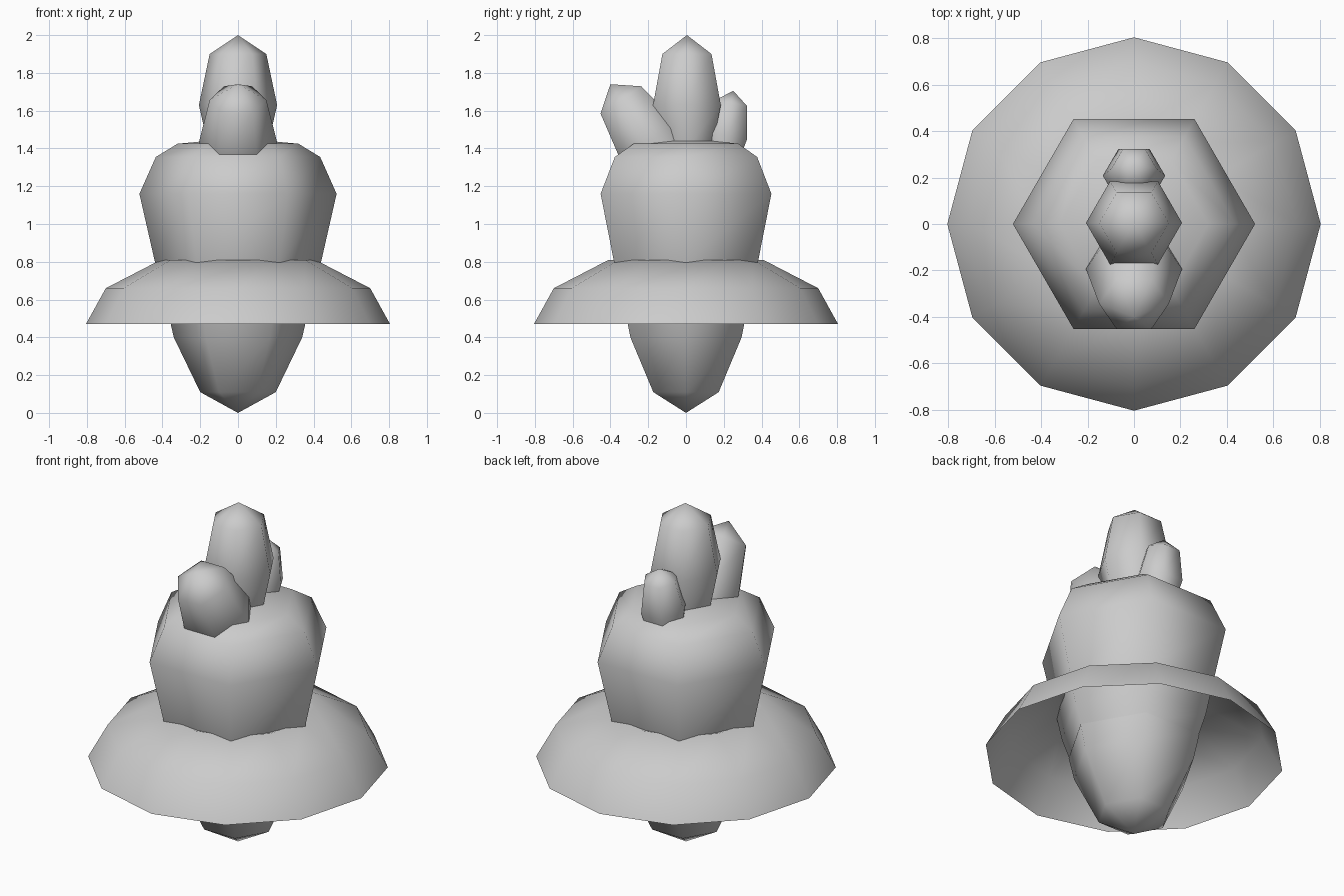
import bpy, bmesh, math
from mathutils import Vector

if "Cube" in bpy.data.objects:
    bpy.data.objects.remove(bpy.data.objects["Cube"])


def lathe(name, profile, sides, loc=(0, 0, 0), tilt=0.0, scale=1.0, cap=True):
    """Stack of regular polygon rings; radius 0 makes a single tip vertex."""
    bm = bmesh.new()
    rings = []
    for r, z in profile:
        n = 1 if r == 0 else sides
        rings.append([bm.verts.new((r * math.cos(2 * math.pi * i / sides),
                                    r * math.sin(2 * math.pi * i / sides), z)) for i in range(n)])
    for a, b in zip(rings, rings[1:]):
        for i in range(sides):
            j = (i + 1) % sides
            quad = [a[i % len(a)], a[j % len(a)], b[j % len(b)], b[i % len(b)]]
            bm.faces.new(list(dict.fromkeys(quad)))
    if cap:
        for ring in (rings[0], rings[-1]):
            if len(ring) > 1:
                bm.faces.new(ring)
    bmesh.ops.recalc_face_normals(bm, faces=bm.faces)
    mesh = bpy.data.meshes.new(name)
    bm.to_mesh(mesh)
    bm.free()
    ob = bpy.data.objects.new(name, mesh)
    bpy.context.collection.objects.link(ob)
    ob.location = loc
    ob.rotation_euler.x = tilt
    ob.scale = (scale,) * 3
    bpy.ops.object.select_all(action='DESELECT')
    ob.select_set(True)
    bpy.context.view_layer.objects.active = ob
    bpy.ops.object.shade_smooth_by_angle(angle=math.radians(62))
    return ob


# Lower pointed body
lathe("lower_body", [(0, 0), (0.2, 0.11), (0.34, 0.4), (0.372, 0.54)], 6)

# Upper body
lathe("upper_body", [(0.355, 0.5), (0.41, 0.66), (0.44, 0.8), (0.522, 1.16),
                     (0.435, 1.355), (0.32, 1.425), (0, 1.455)], 6)

# Open skirt
lathe("skirt", [(0.805, 0.47), (0.7, 0.66), (0.41, 0.81), (0.36, 0.795)], 12, cap=False)

# Top crystals: the same shape, placed by the tip
crystal = [(0.155, -0.6), (0.207, -0.37), (0.15, -0.1), (0, 0)]
for name, tip, tilt, scale in (
        ("centre_crystal", (0, 0.005, 2.0), 0, 1),
        ("front_crystal", (0, -0.40, 1.74), 33.7, 1),
        ("back_crystal", (0, 0.25, 1.705), -10, 0.65)):
    lathe(name, crystal, 6, tip, math.radians(tilt), scale)
